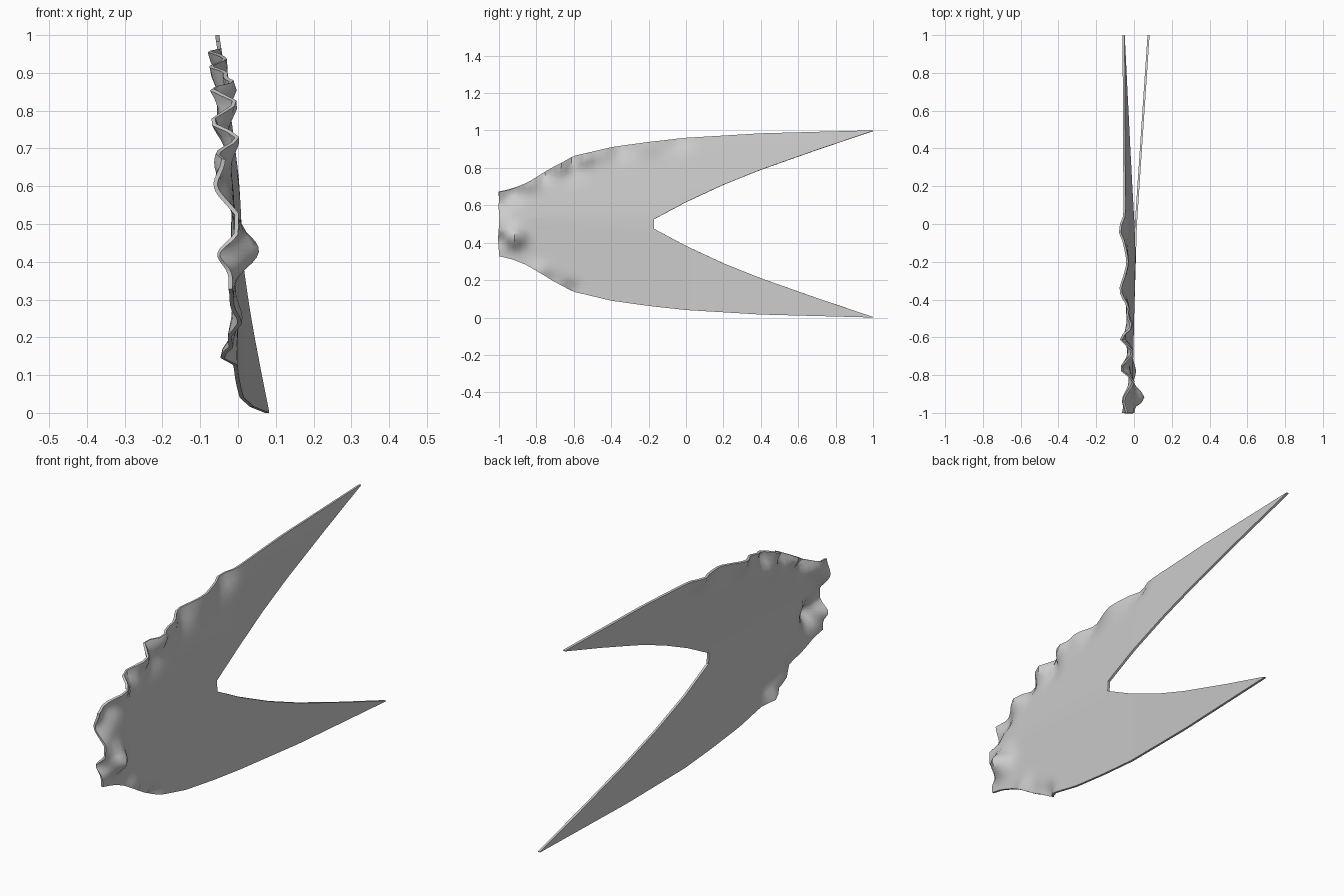
import bpy, bmesh, math

if "Cube" in bpy.data.objects:
    bpy.data.objects.remove(bpy.data.objects["Cube"])

# outer and notch outlines of the upper half: (y, height above the middle line)
OUTER = [(-1, .172), (-.93, .188), (-.85, .22), (-.7, .31), (-.6, .362), (-.4, .41),
         (-.2, .438), (0, .46), (.4, .484), (1, .5)]
INNER = [(-1, .026), (-.17, .026), (0, .117), (.2, .21), (.4, .29), (.7, .396), (1, .497)]

# ruffles along the worn edge: (y, z, sideways offset, radius)
BUMPS = [(-1, .60, -.035, .045), (-1, .50, .022, .04), (-1, .42, -.04, .035),
         (-.92, .43, .068, .055), (-.93, .66, -.03, .05), (-.83, .73, .035, .05),
         (-.77, .77, -.035, .045), (-.67, .82, .04, .05), (-.61, .86, -.03, .045),
         (-.54, .86, .04, .045), (-.35, .91, -.022, .06), (-.44, .89, .02, .05),
         (-.2, .93, .015, .06), (-.03, .95, -.028, .05), (-.62, .15, -.035, .04),
         (-.78, .25, .02, .045), (-.71, .2, -.012, .04), (-.6, .78, -.015, .05)]


def lerp(table, y):
    for (a, p), (b, q) in zip(table, table[1:]):
        if y <= b:
            return p + (q - p) * (y - a) / (b - a)
    return table[-1][1]


def offset(y, z):
    x = .01 + (.067 * y if y > 0 else .03 * y)
    if z > .5:
        # upper lobe leans the other way
        x = .008 + .022 * min(y, 0) - .063 * ((z - .5) * 2) ** 1.2
    for by, bz, h, r in BUMPS:
        x += h * math.exp(-((y - by) ** 2 + (z - bz) ** 2) / (r * r))
    return x


# forked sheet: rows along y, columns from the bottom edge to the top edge
N = 14
ys = [-1 + .83 * i / 30 for i in range(31)] + [-.17 + 1.17 * i / 28 for i in range(1, 29)]
bm = bmesh.new()
rows = []
for y in ys:
    o, n = lerp(OUTER, y), lerp(INNER, y)
    up = [n + (o - n) * k / N for k in range(N + 1)]
    zs = [.5 - h for h in reversed(up)] + [.5 + h for h in up]
    rows.append([bm.verts.new((offset(y, z), y, z)) for z in zs])
for i in range(len(rows) - 1):
    for k in range(2 * N + 1):
        if k == N and i >= 30:
            continue  # open notch
        bm.faces.new((rows[i][k], rows[i + 1][k], rows[i + 1][k + 1], rows[i][k + 1]))
bmesh.ops.recalc_face_normals(bm, faces=bm.faces)
me = bpy.data.meshes.new("forked_fin")
bm.to_mesh(me)
bm.free()
fin = bpy.data.objects.new("forked_fin", me)
bpy.context.collection.objects.link(fin)

# thin sheet thickness
sol = fin.modifiers.new("thickness", "SOLIDIFY")
sol.thickness = .011
sol.offset = 0
bpy.context.view_layer.objects.active = fin
fin.select_set(True)
bpy.ops.object.modifier_apply(modifier="thickness")
bpy.ops.object.shade_smooth_by_angle(angle=math.radians(40))
